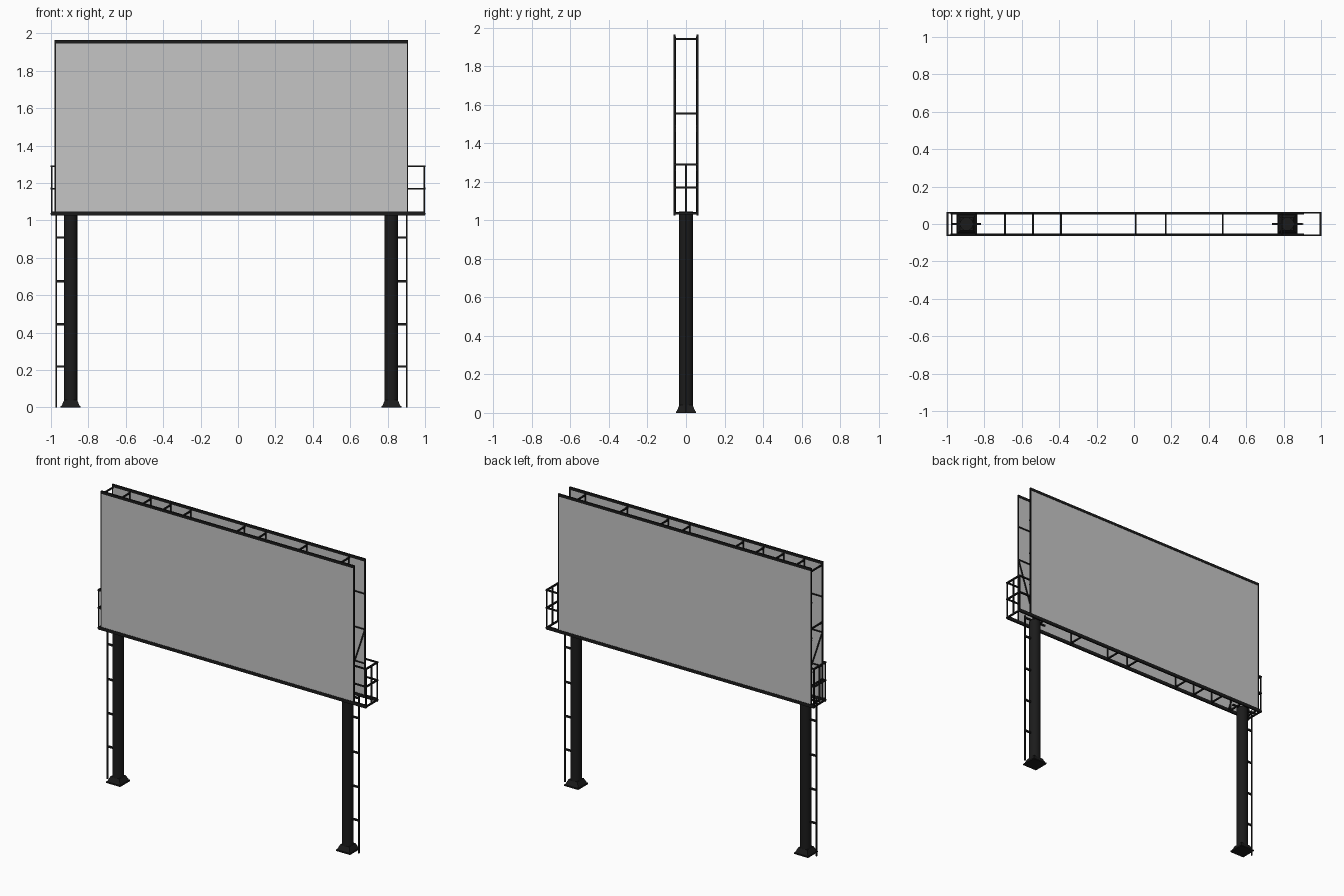
import bpy, bmesh, math
from mathutils import Vector

if "Cube" in bpy.data.objects:
    bpy.data.objects.remove(bpy.data.objects["Cube"])


def mat(name, v):
    m = bpy.data.materials.new(name)
    m.diffuse_color = (v, v, v, 1)
    m.use_nodes = True
    m.node_tree.nodes["Principled BSDF"].inputs["Base Color"].default_value = m.diffuse_color
    return m


BLACK = mat("black_steel", 0.011)
GREY = mat("panel_grey", 0.56)


def finish(name, bm, material):
    bmesh.ops.recalc_face_normals(bm, faces=bm.faces)
    me = bpy.data.meshes.new(name)
    bm.to_mesh(me)
    bm.free()
    me.materials.append(material)
    ob = bpy.data.objects.new(name, me)
    bpy.context.collection.objects.link(ob)
    return ob


def box(bm, lo, hi):
    vs = bmesh.ops.create_cube(bm, size=1)["verts"]
    for v in vs:
        v.co = Vector([(a + b) / 2 + c * (b - a) for a, b, c in zip(lo, hi, v.co)])


def bar(bm, a, b, t=0.01):
    # square bar between two points
    a, b = Vector(a), Vector(b)
    d = b - a
    rot = d.to_track_quat('Z', 'Y' if abs(d.normalized().y) < 0.9 else 'X')
    for v in bmesh.ops.create_cube(bm, size=1)["verts"]:
        v.co = (a + b) / 2 + rot @ Vector((v.co.x * t, v.co.y * t, v.co.z * d.length))


X0, X1, Z0, Z1, Y = -0.98, 0.91, 1.03, 1.965, 0.06
POSTS = (-0.895, 0.82)
CROSS = (-0.975, -0.845, -0.69, -0.54, -0.39, 0.01, 0.17, 0.475, 0.79)

for side, s in (("front", -1), ("back", 1)):
    # display sheet
    bm = bmesh.new()
    box(bm, (X0 + .004, s * Y - .003, Z0 + .005), (X1 - .004, s * Y + .003, Z1 - .01))
    finish(side + "_panel", bm, GREY)
    # border frame; the bottom beam runs on to the end cages
    bm = bmesh.new()
    box(bm, (X0, s * Y - .005, Z1 - .018), (X1, s * Y + .005, Z1))
    box(bm, (-1, s * Y - .005, Z0 - .004), (1, s * Y + .005, Z0 + .018))
    for x in (X0, X1 - .007):
        box(bm, (x, s * Y - .005, Z0), (x + .007, s * Y + .005, Z1))
    finish(side + "_frame", bm, BLACK)
    # stringers, uprights and end braces on the inner face
    bm = bmesh.new()
    yi = s * (Y - 0.005)
    for z in (1.26, 1.49, 1.73):
        bar(bm, (X0, yi, z), (X1, yi, z), 0.008)
    for x in CROSS[1:]:
        bar(bm, (x, yi, Z0), (x, yi, Z1 - .01), 0.007)
    bar(bm, (0.905, yi, 1.48), (0.76, yi, Z0 + .01), 0.008)
    bar(bm, (-0.975, yi, 1.48), (-0.83, yi, Z0 + .01), 0.008)
    finish(side + "_bracing", bm, BLACK)

# struts tying the two panels together
bm = bmesh.new()
for x in CROSS:
    for z in (1.04, 1.17, 1.555, 1.942):
        bar(bm, (x, -Y, z), (x, Y, z), 0.009)
finish("cross_struts", bm, BLACK)

# end cages
for name, xi, xo in (("left_cage", X0, -0.997), ("right_cage", X1, 0.997)):
    bm = bmesh.new()
    for z in (1.036, 1.17, 1.29):
        bar(bm, (xo, -Y - .005, z), (xo, Y + .005, z), 0.01)
        for y in (-Y, Y):
            bar(bm, (xi, y, z), (xo, y, z), 0.009)
    for y in (-Y, 0, Y):
        bar(bm, (xo, y, Z0), (xo, y, 1.294), 0.008)
    finish(name, bm, BLACK)

for side, x, xr in (("left", POSTS[0], -0.973), ("right", POSTS[1], 0.902)):
    # round post
    bm = bmesh.new()
    bmesh.ops.create_cone(bm, cap_ends=True, segments=16, radius1=0.036, radius2=0.036, depth=1.045)
    bmesh.ops.translate(bm, vec=(x, 0, 0.5225), verts=bm.verts)
    post = finish(side + "_post", bm, BLACK)
    for p in post.data.polygons:
        p.use_smooth = abs(p.normal.z) < 0.5
    # flared square foot
    bm = bmesh.new()
    box(bm, (x - .053, -.053, 0), (x + .053, .053, .008))
    r = math.sqrt(2)
    cone = bmesh.ops.create_cone(bm, cap_ends=True, segments=4, radius1=.049 * r, radius2=.034 * r, depth=.034)["verts"]
    for v in cone:
        cx, cy = v.co.x, v.co.y
        q = math.hypot(cx, cy) / r
        a = math.atan2(cy, cx) + (math.pi / 4 if min(abs(cx), abs(cy)) < 1e-4 else 0)
        v.co = (x + q * r * math.cos(a), q * r * math.sin(a), v.co.z + .024)
    finish(side + "_foot", bm, BLACK)
    # climbing rail with rungs through the post
    bm = bmesh.new()
    bar(bm, (xr, 0, 0), (xr, 0, 1.06), 0.008)
    for z in (0.22, 0.445, 0.675, 0.91):
        bar(bm, (x, 0, z), (xr, 0, z), 0.011)
    bar(bm, (2 * x - xr, 0, 1.045), (xr, 0, 1.045), 0.011)
    finish(side + "_ladder", bm, BLACK)
